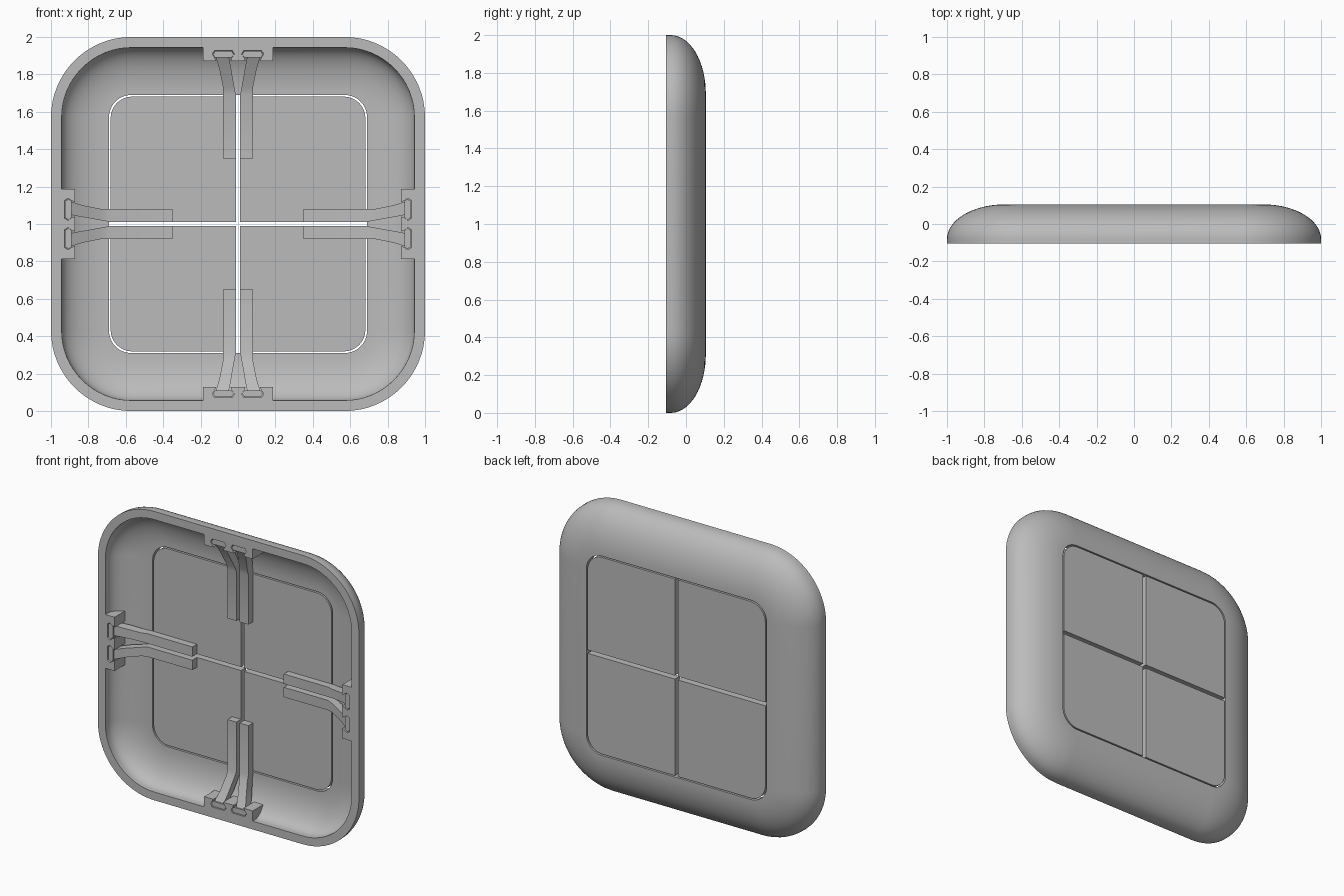
import bpy, bmesh
from math import sin, cos, pi, radians
from mathutils import Matrix, Vector

cube = bpy.data.objects.get("Cube")
if cube:
    bpy.data.objects.remove(cube, do_unlink=True)

FRONT, BACK, FLOOR = -0.105, 0.105, 0.05
CENTRE = Vector((0, 0, 1))

grey = bpy.data.materials.new("plain grey")
grey.use_nodes = True
grey.diffuse_color = (0.5, 0.5, 0.5, 1)
grey.node_tree.nodes["Principled BSDF"].inputs["Base Color"].default_value = (0.5, 0.5, 0.5, 1)


def finish(name, bm, turn=0.0):
    """Turn the part about the front axis, lift it and make an object of it."""
    bm.transform(Matrix.Translation(CENTRE) @ Matrix.Rotation(turn, 4, 'Y'))
    bmesh.ops.recalc_face_normals(bm, faces=bm.faces)
    mesh = bpy.data.meshes.new(name)
    bm.to_mesh(mesh)
    bm.free()
    mesh.materials.append(grey)
    ob = bpy.data.objects.new(name, mesh)
    bpy.context.collection.objects.link(ob)
    bpy.ops.object.select_all(action='DESELECT')
    ob.select_set(True)
    bpy.context.view_layer.objects.active = ob
    bpy.ops.object.shade_smooth_by_angle(angle=radians(30))
    return ob


def loft(bm, rings, closed=False):
    """Skin a list of equal rings of points, capping the ends unless closed."""
    rows = [[bm.verts.new(p) for p in ring] for ring in rings]
    n = len(rows[0])
    pairs = list(zip(rows, rows[1:]))
    if closed:
        pairs.append((rows[-1], rows[0]))
    else:
        bm.faces.new(rows[0])
        bm.faces.new(rows[-1])
    for a, b in pairs:
        for i in range(n):
            j = (i + 1) % n
            bm.faces.new((a[i], a[j], b[j], b[i]))


def prism(bm, outline, y0, y1):
    loft(bm, [[(x, y, z) for x, z in outline] for y in (y0, y1)])


def arc(c, r, start, steps):
    angles = [start + pi / 2 * i / steps for i in range(steps + 1)]
    return [(c[0] + r * cos(a), c[1] + r * sin(a)) for a in angles]


def rounded_square(half, radius, steps=16):
    c = half - radius
    corners = [(c, c), (-c, c), (-c, -c), (c, -c)]
    return [p for k, q in enumerate(corners) for p in arc(q, radius, k * pi / 2, steps)]


# Dished frame: a closed wall section swept round a rounded square
def quarter_ellipse(inset, top, steps=16):
    reach, base = 0.31 - inset, -0.08
    return [(0.31 - reach * cos(pi / 2 * i / steps),
             base + (top - base) * sin(pi / 2 * i / steps)) for i in range(steps + 1)]


section = ([(0, FRONT)] + quarter_ellipse(0, BACK)
           + quarter_ellipse(0.057, FLOOR)[::-1] + [(0.057, FRONT)])
bm = bmesh.new()
loft(bm, [[(x, y, z) for x, z in rounded_square(1 - d, 0.43 - d)] for d, y in section], True)
finish("frame", bm)

# Four back panels with narrow gaps between them
for k, name in enumerate(["upper_left", "lower_left", "lower_right", "upper_right"]):
    bm = bmesh.new()
    lo, hi, r = 0.012, 0.681, 0.115
    prism(bm, [(lo, lo), (hi, lo)] + arc((hi - r, hi - r), r, 0, 12) + [(lo, hi)], FLOOR, BACK)
    finish(name + "_panel", bm, k * pi / 2)

# Spring arm stations: distance out, near side, far side, front, back
ARM = [(0.35, 0.012, 0.08, 0.0, 0.055),
       (0.69, 0.012, 0.08, 0.0, 0.055),
       (0.73, 0.019, 0.08, -0.012, 0.045),
       (0.83, 0.037, 0.1, -0.055, 0.01),
       (0.89, 0.048, 0.118, -0.088, -0.03)]
HEAD = [(0.89, 0.036, 0.122, -0.098, -0.03),
        (0.905, 0.022, 0.134, -0.098, -0.03),
        (0.925, 0.034, 0.122, -0.098, -0.03)]


def bar(bm, stations, side):
    loft(bm, [[(side * a, f, d), (side * b, f, d), (side * b, k, d), (side * a, k, d)]
              for d, a, b, f, k in stations])


# Half outline of the socket block, with a slot around the arm and its head
gap = 0.003
slot = ([(0.043 - gap, 0.872)]
        + [(a - gap, d + gap * (d > 0.9)) for d, a, b, f, k in HEAD]
        + [(b + gap, d + gap * (d > 0.9)) for d, a, b, f, k in reversed(HEAD)]
        + [(0.113 + gap, 0.872)])
half = slot + [(0.186, 0.872), (0.186, 0.943)]
block = [(-x, z) for x, z in reversed(half)] + half

for k, name in enumerate(["top", "left", "bottom", "right"]):
    turn = k * pi / 2
    bm = bmesh.new()
    prism(bm, block, FRONT, 0.015)
    finish(name + "_socket", bm, turn)
    for side, label in ((1, "a"), (-1, "b")):
        bm = bmesh.new()
        bar(bm, ARM, side)
        bar(bm, HEAD, side)
        finish(f"{name}_spring_arm_{label}", bm, turn)
